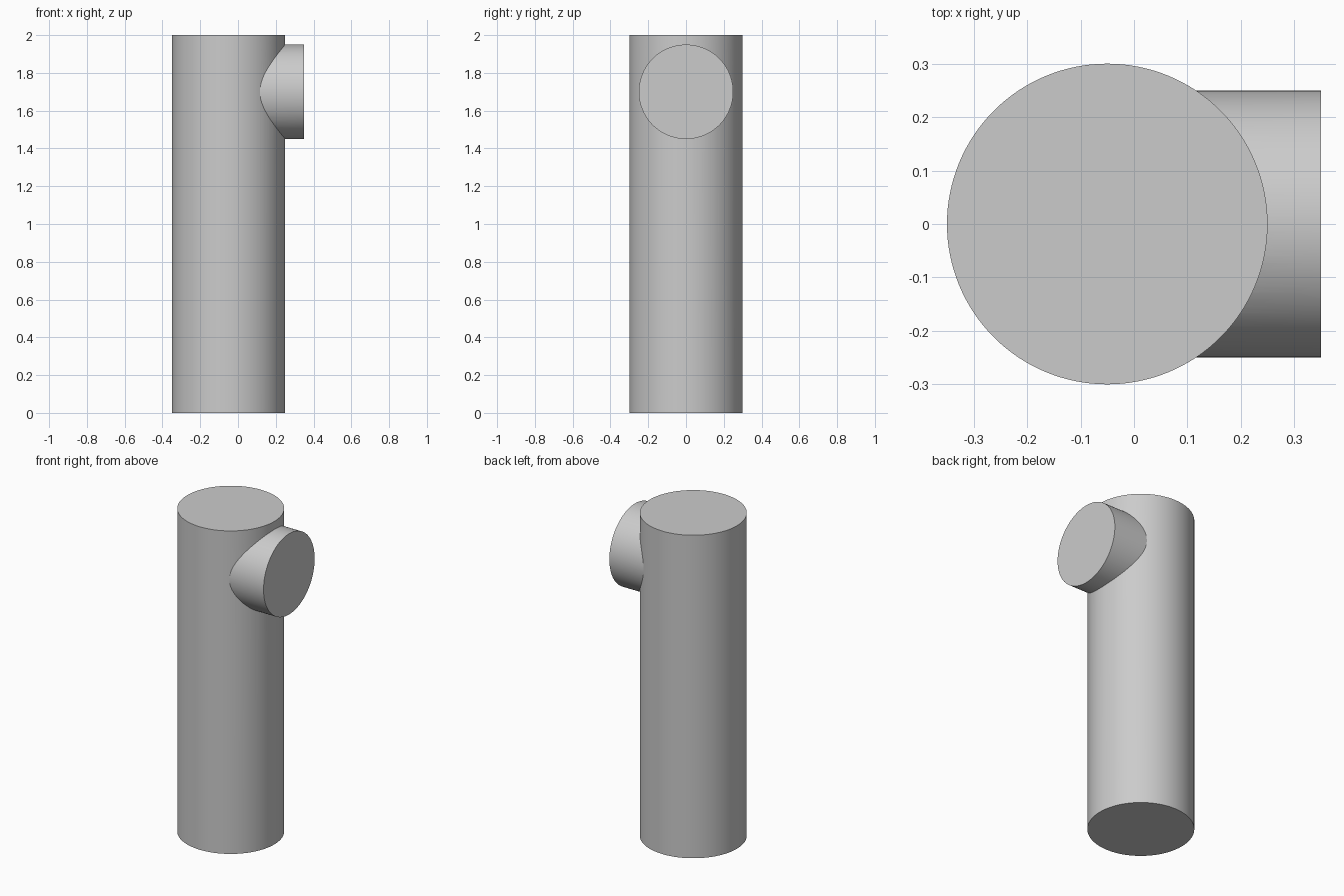
import bpy
from math import pi

if "Cube" in bpy.data.objects:
    bpy.data.objects.remove(bpy.data.objects["Cube"])


def cylinder(name, radius, depth, location, rotation=(0, 0, 0)):
    bpy.ops.mesh.primitive_cylinder_add(vertices=128, radius=radius, depth=depth,
                                        location=location, rotation=rotation)
    obj = bpy.context.object
    obj.name = name
    return obj


# Short side branch, starting inside the main post
branch = cylinder("side_branch", 0.25, 0.40, (0.15, 0, 1.70), (0, pi / 2, 0))

# Tall upright post
post = cylinder("main_post", 0.30, 2.0, (-0.05, 0, 1.0))

# Merge the branch into the post so the joint is one clean surface
union = post.modifiers.new("join_branch", 'BOOLEAN')
union.operation = 'UNION'
union.solver = 'EXACT'
union.object = branch
bpy.ops.object.modifier_apply(modifier=union.name)
bpy.data.objects.remove(branch, do_unlink=True)

# Smooth round walls with crisp rims and joint
bpy.ops.object.shade_smooth_by_angle(angle=pi / 9)
